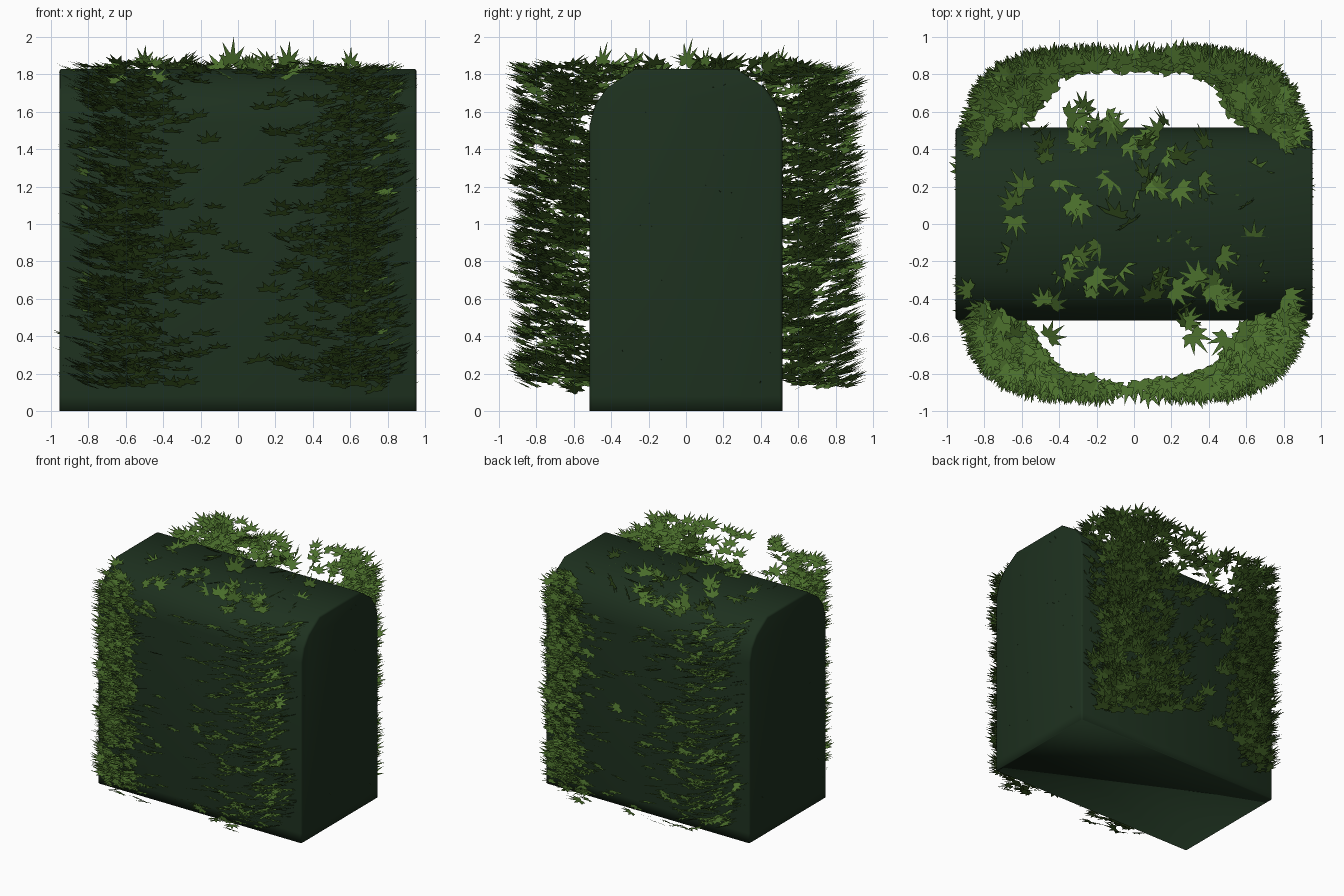
import bpy, bmesh, math, random
from mathutils import Vector, Matrix

random.seed(7)
old = bpy.data.objects.get("Cube")
if old:
    bpy.data.objects.remove(old, do_unlink=True)


def material(name, rgb):
    mat = bpy.data.materials.new(name)
    mat.use_nodes = True
    mat.diffuse_color = (*rgb, 1)
    mat.node_tree.nodes["Principled BSDF"].inputs["Base Color"].default_value = (*rgb, 1)
    return mat


def finish(bm, name, mat):
    mesh = bpy.data.meshes.new(name)
    bm.to_mesh(mesh)
    bm.free()
    mesh.materials.append(mat)
    obj = bpy.data.objects.new(name, mesh)
    bpy.context.collection.objects.link(obj)
    return obj


dark_green = material("dark hedge green", (0.0125, 0.03, 0.0135))
leaf_green = material("leaf green", (0.07, 0.158, 0.025))

# Hedge core: an arched profile extruded along x
half = [(0.515, 0), (0.515, 0.08), (0.515, 1.53), (0.485, 1.64), (0.42, 1.73), (0.27, 1.83)]
profile = half + [(-y, z) for y, z in reversed(half)]
bm = bmesh.new()
face = bm.faces.new([bm.verts.new((-0.955, y, z)) for y, z in profile])
grown = bmesh.ops.extrude_face_region(bm, geom=[face])
bmesh.ops.translate(bm, vec=(1.91, 0, 0),
                    verts=[g for g in grown["geom"] if isinstance(g, bmesh.types.BMVert)])
bmesh.ops.recalc_face_normals(bm, faces=bm.faces)
ends = [e for e in bm.edges
        if e.verts[0].co.x * e.verts[1].co.x > 0 and max(v.co.z for v in e.verts) > 0.05]
bmesh.ops.bevel(bm, geom=ends, offset=0.015, segments=2, affect='EDGES', profile=0.5)
for f in bm.faces:
    f.smooth = True
finish(bm, "hedge_core", dark_green)

# Lobed leaf outline: long middle lobe, shorter ones to either side, deep notches
LOBES = [(-105, 0.42), (-68, 0.65), (-33, 0.87), (0, 1.0), (33, 0.87), (68, 0.65), (105, 0.42)]


def add_leaf(bm, base, direction, size, roll):
    """Flat palmate leaf growing from base along direction, level before the roll."""
    fwd = direction.normalized()
    side = fwd.cross(Vector((0, 0, 1))).normalized()
    side = Matrix.Rotation(roll, 3, fwd) @ side

    def point(angle, radius):
        a = math.radians(angle)
        return bm.verts.new(base + size * radius * (math.cos(a) * fwd - math.sin(a) * side))

    root = point(0, 0)
    notches = [point(LOBES[0][0] - 16, 0.2)]
    notches += [point((a[0] + b[0]) / 2, 0.38) for a, b in zip(LOBES, LOBES[1:])]
    notches += [point(LOBES[-1][0] + 16, 0.2)]
    for i, (angle, length) in enumerate(LOBES):
        bm.faces.new((root, notches[i], point(angle, length), notches[i + 1]))


def signed_power(v, p):
    return math.copysign(abs(v) ** p, v)


# Outer foliage: leaves on a rounded-square shell, thickest at its four corners
bm = bmesh.new()
count = 0
while count < 2300:
    u = random.uniform(0, math.tau)
    corner = abs(math.sin(2 * u))
    if random.random() > 0.42 + 0.58 * corner:
        continue
    s = 1 - random.random() ** 1.5 * (0.04 + 0.18 * corner ** 2)
    x = 0.975 * s * signed_power(math.cos(u), 0.53)
    y = 0.98 * s * signed_power(math.sin(u), 0.53)
    tip = Vector((x, y, random.uniform(0.17, 1.875)))
    # Leave out leaves buried in the core
    above_shoulder = tip.z + 0.6 * abs(y) > 2.0
    if abs(y) < 0.5 and abs(x) < 0.945 and not above_shoulder:
        continue
    # Ends of the shell only break through the core here and there
    if abs(y) < 0.4 and random.random() < 0.7:
        continue
    out = Vector((x ** 3, y ** 3, 0)).normalized()
    out = Matrix.Rotation(random.gauss(0, 0.3), 3, 'Z') @ out
    out.z = math.tan(random.gauss(0.36, 0.1))
    size = random.uniform(0.1, 0.14)
    add_leaf(bm, tip - out.normalized() * size, out, size, random.gauss(0, 0.14))
    count += 1
finish(bm, "side_leaves", leaf_green)

# Crown foliage: loose leaves across the top
bm = bmesh.new()
for i in range(95):
    x = max(-0.64, min(0.64, random.gauss(0, 0.38)))
    y = random.uniform(-0.62, 0.62)
    base = Vector((x, y, random.uniform(1.76, 1.86)))
    turn = random.uniform(0, math.tau)
    out = Vector((math.cos(turn), math.sin(turn), random.uniform(-0.1, 0.7)))
    add_leaf(bm, base, out, random.uniform(0.11, 0.15), random.gauss(0, 0.4))
# Upright sprigs along the ridge
for x, y, height in [(-0.03, 0, 0.15), (0.27, -0.45, 0.13), (-0.5, 0.5, 0.11), (0.6, 0.1, 0.1)]:
    add_leaf(bm, Vector((x, y, 1.855)), Vector((0.05, 0.25, 1)), height, math.pi / 4)
finish(bm, "crown_leaves", leaf_green)
